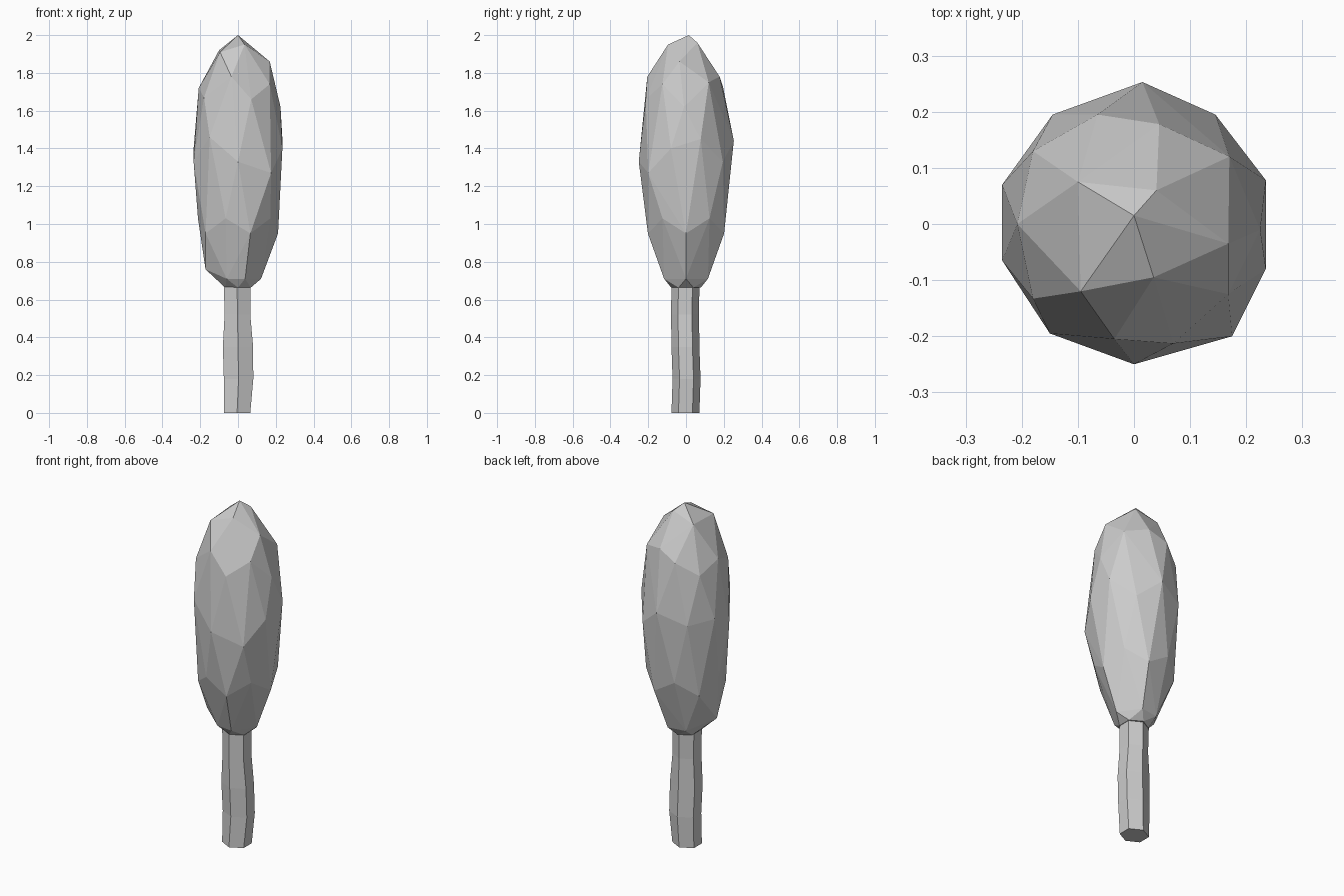
import bpy, bmesh
from math import cos, sin, radians

if "Cube" in bpy.data.objects:
    bpy.data.objects.remove(bpy.data.objects["Cube"])

def finish(bm, name):
    bmesh.ops.recalc_face_normals(bm, faces=bm.faces)
    me = bpy.data.meshes.new(name)
    bm.to_mesh(me)
    bm.free()
    bpy.context.collection.objects.link(bpy.data.objects.new(name, me))

def polar(a, r, z):
    return (r * cos(radians(a)), r * sin(radians(a)), z)

# Trunk: slightly wobbly hexagonal column (z, centre x, centre y, half width x)
bm = bmesh.new()
rings = []
for z, cx, cy, w in [(0, -.005, -.003, .07), (.18, .003, .003, .078),
                     (.35, 0, -.003, .08), (.52, -.003, -.005, .068), (.69, -.005, -.003, .07)]:
    rings.append([bm.verts.new((cx + w * cos(radians(a)) / .866, cy + .074 * sin(radians(a)), z))
                  for a in range(-90, 270, 60)])
for lo, hi in zip(rings, rings[1:]):
    for i in range(6):
        j = (i + 1) % 6
        bm.faces.new((lo[i], lo[j], hi[j], hi[i]))
bm.faces.new(rings[0])
bm.faces.new(rings[-1])
finish(bm, "trunk")

# Crown: irregular stretched icosphere, faceted by a convex hull of its rings
cap = [(0, .015, 2), (-.1, .075, 1.92), (-.095, -.12, 1.91), (.035, -.095, 1.95),
       (.168, -.035, 1.86), (.04, .06, 1.96)]
shoulder = [(-.035, -.205, 1.78), (.07, -.213, 1.66), (.168, -.125, 1.74), (.225, -.01, 1.62),
            (.17, .12, 1.75), (.045, .178, 1.78), (-.065, .195, 1.73), (-.18, .13, 1.66),
            (-.208, 0, 1.72), (-.18, -.133, 1.67)]
equator = [(.015, .253, 1.44), (.145, .195, 1.33), (.235, .078, 1.45), (.235, -.08, 1.4),
           (.175, -.2, 1.27), (0, -.25, 1.33), (-.15, -.195, 1.46), (-.235, -.065, 1.33),
           (-.235, .07, 1.4), (-.145, .195, 1.38)]
waist = [polar(36 * i, .212, .95 if i % 2 == 0 else 1.03) for i in range(10)]
lower = [polar(a, .122, .71) for a in (-72, 0, 72, 125)] + [(-.172, -.04, .76), (-.06, -.105, .71)]
base = [polar(a, .078, .663) for a in range(-90, 270, 60)]

bm = bmesh.new()
for p in cap + shoulder + equator + waist + lower + base:
    bm.verts.new(p)
bmesh.ops.convex_hull(bm, input=bm.verts)
bmesh.ops.delete(bm, geom=[v for v in bm.verts if not v.link_faces], context='VERTS')
finish(bm, "crown")
